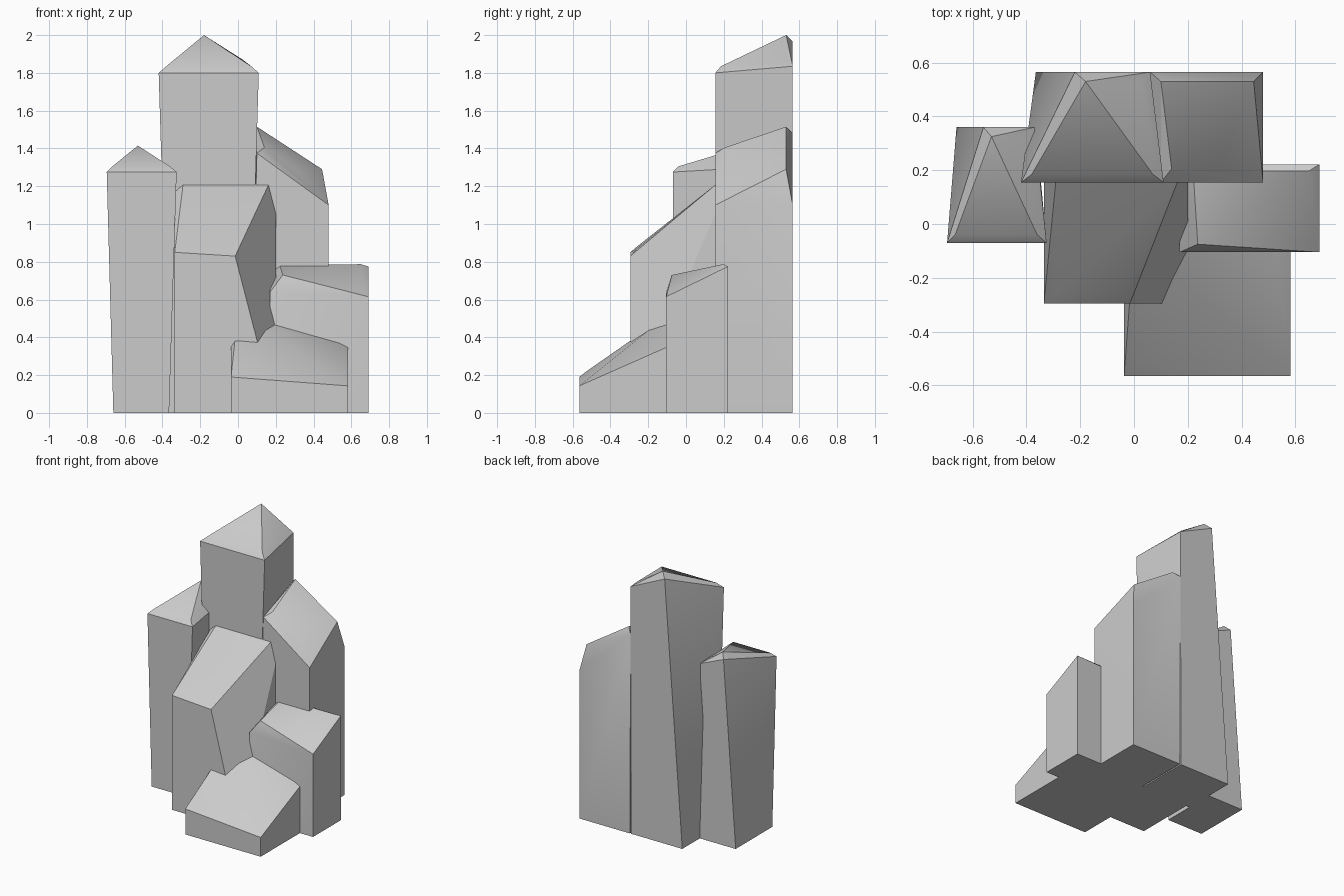
import bpy, bmesh

if "Cube" in bpy.data.objects:
    bpy.data.objects.remove(bpy.data.objects["Cube"])

def crystal(name, base, rim, cap, inset=(0.03, 0.035)):
    """Convex rock column. base = x0,x1,y0,y1 on the ground.
    rim / cap = (x, z) of the outer and inner top corners, in the order
    front-left, front-right, back-right, back-left."""
    x0, x1, y0, y1 = base
    ys = (y0, y0, y1, y1)
    yi = (y0 + inset[0],) * 2 + (y1 - inset[1],) * 2
    pts = [(x, y, 0) for x, y in zip((x0, x1, x1, x0), ys)]
    pts += [(x, y, z) for (x, z), y in zip(rim, ys)]
    pts += [(x, y, z) for (x, z), y in zip(cap, yi)]
    bm = bmesh.new()
    for p in pts:
        bm.verts.new(p)
    bmesh.ops.convex_hull(bm, input=bm.verts[:])
    loose = [v for v in bm.verts if not v.link_faces]
    bmesh.ops.delete(bm, geom=loose, context='VERTS')
    bmesh.ops.dissolve_limit(bm, angle_limit=0.01, verts=bm.verts[:], edges=bm.edges[:])
    bmesh.ops.recalc_face_normals(bm, faces=bm.faces[:])
    me = bpy.data.meshes.new(name)
    bm.to_mesh(me)
    bm.free()
    ob = bpy.data.objects.new(name, me)
    bpy.context.collection.objects.link(ob)
    bpy.ops.object.select_all(action='DESELECT')
    ob.select_set(True)
    bpy.context.view_layer.objects.active = ob
    bpy.ops.object.shade_smooth_by_angle(angle=0.5)
    return ob

# tall column at the back
crystal("tall_column", (-0.365, 0.055, 0.155, 0.565),
        [(-0.42, 1.80), (0.11, 1.80), (0.06, 1.835), (-0.22, 1.965)],
        [(-0.38, 1.835), (0.07, 1.835), (0.025, 1.87), (-0.18, 2.0)])

# left column
crystal("left_column", (-0.66, -0.365, -0.07, 0.36),
        [(-0.695, 1.275), (-0.325, 1.275), (-0.37, 1.30), (-0.56, 1.38)],
        [(-0.665, 1.305), (-0.36, 1.305), (-0.40, 1.33), (-0.53, 1.415)])

# back right column
crystal("back_right_column", (0.065, 0.48, 0.155, 0.565),
        [(0.10, 1.375), (0.48, 1.10), (0.48, 1.10), (0.06, 1.48)],
        [(0.14, 1.405), (0.305, 1.285), (0.445, 1.29), (0.10, 1.515)], (0.05, 0.035))

# middle column with the steep sloping top
crystal("middle_column", (-0.335, 0.20, -0.295, 0.17),
        [(-0.335, 0.85), (-0.015, 0.83), (0.20, 1.09), (-0.335, 1.18)],
        [(-0.29, 0.88), (-0.04, 0.87), (0.165, 1.215), (-0.29, 1.215)], (0.035, 0.005))

# right column
crystal("right_column", (0.165, 0.69, -0.105, 0.222),
        [(0.17, 0.64), (0.69, 0.615), (0.69, 0.775), (0.17, 0.755)],
        [(0.237, 0.73), (0.655, 0.645), (0.65, 0.787), (0.22, 0.785)], (0.03, 0.025))

# low front block
crystal("front_block", (-0.037, 0.582, -0.565, -0.04),
        [(-0.037, 0.19), (0.582, 0.143), (0.582, 0.375), (-0.037, 0.50)],
        [(0.0, 0.225), (0.53, 0.178), (0.53, 0.385), (0.0, 0.535)], (0.045, 0.035))
